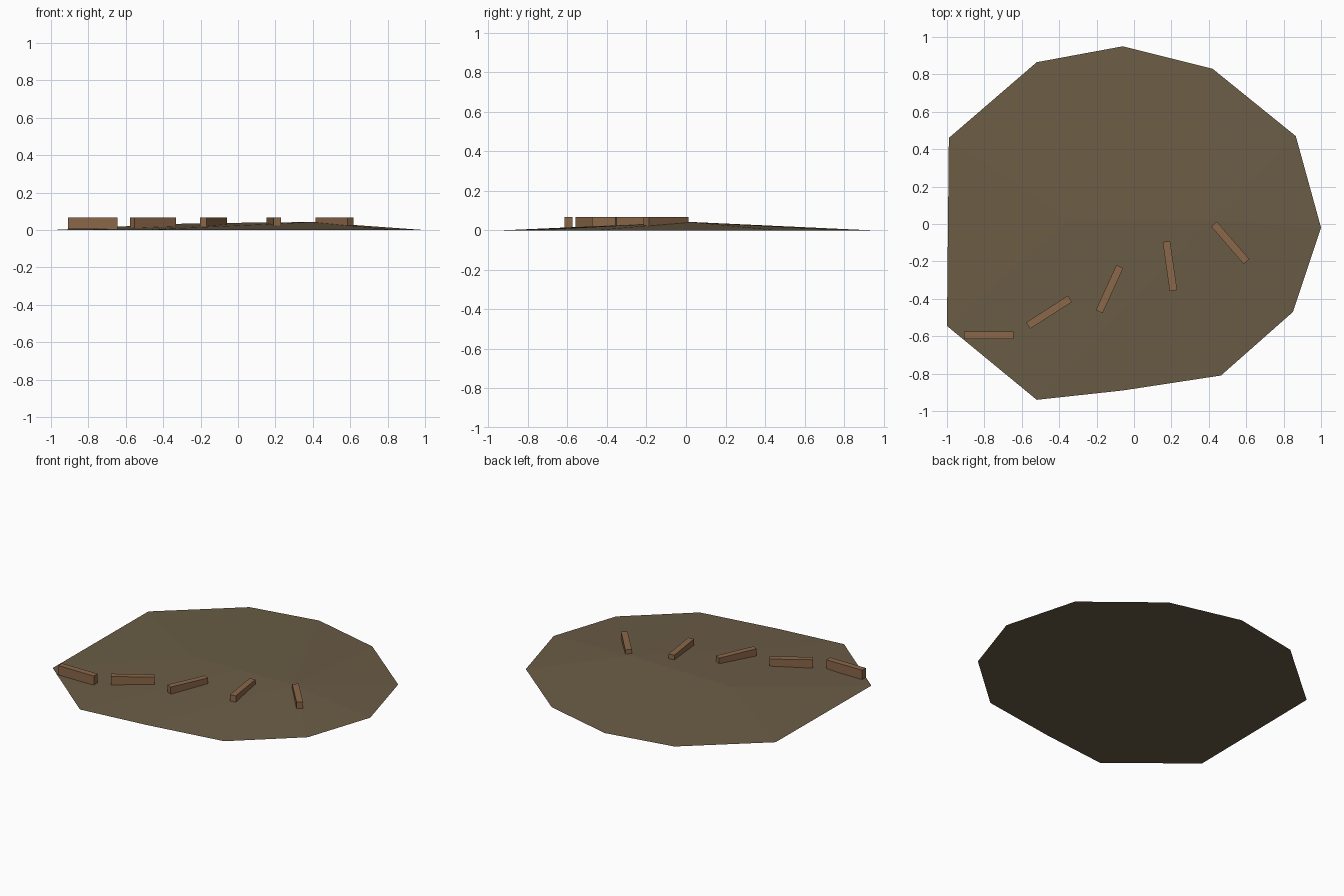
import bpy
import bmesh
import math

cube = bpy.data.objects.get("Cube")
if cube:
    bpy.data.objects.remove(cube, do_unlink=True)


def make_material(name, colour):
    mat = bpy.data.materials.new(name)
    mat.use_nodes = True
    mat.diffuse_color = colour
    mat.node_tree.nodes["Principled BSDF"].inputs["Base Color"].default_value = colour
    return mat


def make_object(name, bm, mat):
    bmesh.ops.recalc_face_normals(bm, faces=bm.faces)
    mesh = bpy.data.meshes.new(name)
    bm.to_mesh(mesh)
    bm.free()
    mesh.materials.append(mat)
    obj = bpy.data.objects.new(name, mesh)
    bpy.context.collection.objects.link(obj)
    return obj


earth = make_material("earth brown", (0.147, 0.109, 0.061, 1))
wood = make_material("wood brown", (0.255, 0.137, 0.067, 1))

# Low faceted mound: irregular outline on the ground and a shallow ridge
outline = [(1, -0.02), (0.865, 0.47), (0.42, 0.83), (-0.06, 0.95),
           (-0.52, 0.865), (-0.99, 0.46), (-1, -0.545), (-0.52, -0.94),
           (-0.06, -0.89), (0.465, -0.81), (0.85, -0.47)]
ridge = [(-0.35, 0.02, 0.033), (0, 0.02, 0.039), (0.4, 0.02, 0.043)]
bm = bmesh.new()
points = [bm.verts.new((x, y, 0)) for x, y in outline]
points += [bm.verts.new(p) for p in ridge]
bmesh.ops.convex_hull(bm, input=points)
make_object("dirt_mound", bm, earth)

# Planks in a rising row, each turned a little further than the last
length, width, bottom, top = 0.265, 0.04, 0.005, 0.068
for i in range(5):
    bm = bmesh.new()
    bmesh.ops.create_cube(bm, size=1)
    bmesh.ops.scale(bm, vec=(length, width, top - bottom), verts=bm.verts)
    plank = make_object(f"plank_{i + 1}", bm, wood)
    plank.location = (-0.777 + 0.323 * i, -0.595 + 0.1235 * i, (top + bottom) / 2)
    plank.rotation_euler.z = math.radians(32.7 * i)
